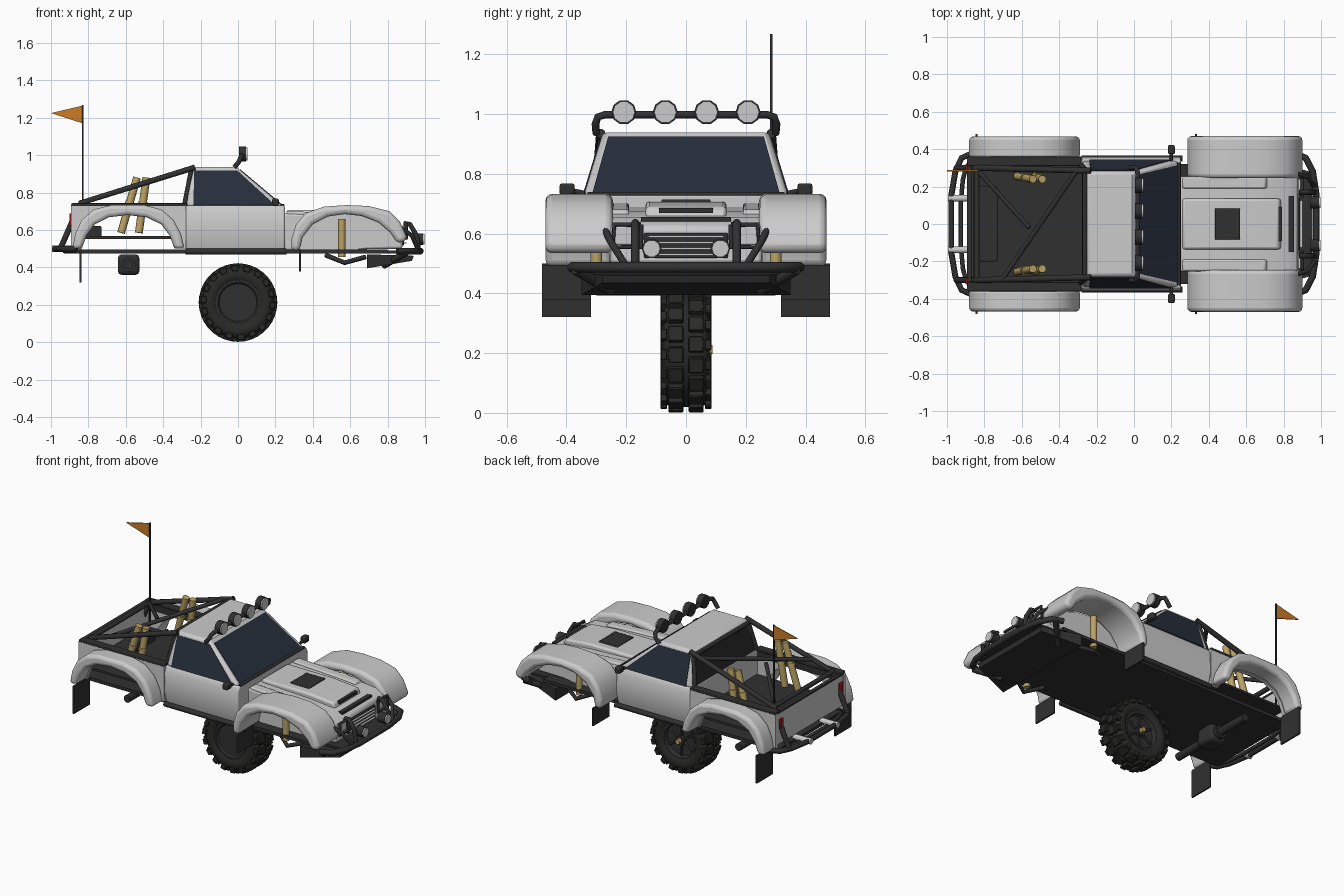
import bpy, bmesh, math
from mathutils import Vector, Matrix

if "Cube" in bpy.data.objects:
    bpy.data.objects.remove(bpy.data.objects["Cube"])

def mat(name, c):
    m = bpy.data.materials.new(name)
    m.diffuse_color = (*c, 1)
    m.use_nodes = True
    m.node_tree.nodes["Principled BSDF"].inputs["Base Color"].default_value = m.diffuse_color
    return m
DARK = mat("dark", (.03, .03, .03)); RUBBER = mat("rubber", (.022, .022, .02))
GLASS = mat("glass", (.02, .028, .045)); GOLD = mat("gold", (.5, .36, .13))
RED = mat("red", (.3, .01, .01)); ORANGE = mat("orange", (.6, .2, .02))

def finish(name, bm, m=None, bevel=0, seg=2):
    bmesh.ops.recalc_face_normals(bm, faces=bm.faces)
    me = bpy.data.meshes.new(name)
    bm.to_mesh(me); bm.free()
    ob = bpy.data.objects.new(name, me)
    bpy.context.collection.objects.link(ob)
    if m: me.materials.append(m)
    if bevel:
        b = ob.modifiers.new("bevel", 'BEVEL')
        b.width, b.segments, b.limit_method, b.angle_limit = bevel, seg, 'ANGLE', .7
    bpy.context.view_layer.objects.active = ob
    bpy.ops.object.select_all(action='DESELECT')
    ob.select_set(True)
    bpy.ops.object.shade_smooth_by_angle(angle=.6)
    return ob

def add_box(bm, mtx, size):
    bmesh.ops.create_cube(bm, size=1, matrix=mtx @ Matrix.Diagonal((*size, 1)))

def box(name, c, size, m=None, bevel=0):
    bm = bmesh.new()
    add_box(bm, Matrix.Translation(c), size)
    return finish(name, bm, m, bevel)

def loft(name, a, b, m=None, bevel=0, seg=2):
    """Solid between two matching outlines."""
    bm = bmesh.new()
    va, vb = [bm.verts.new(p) for p in a], [bm.verts.new(p) for p in b]
    n = len(a)
    bm.faces.new(va); bm.faces.new(vb[::-1])
    for i in range(n):
        bm.faces.new((va[i], vb[i], vb[(i+1) % n], va[(i+1) % n]))
    return finish(name, bm, m, bevel, seg)

def prism(name, pts, y0, y1, m=None, bevel=0, seg=2):
    return loft(name, [(x, y0, z) for x, z in pts], [(x, y1, z) for x, z in pts], m, bevel, seg)

def tube(name, pts, r=.013, m=DARK):
    cu = bpy.data.curves.new(name, 'CURVE')
    cu.dimensions, cu.bevel_depth, cu.bevel_resolution, cu.use_fill_caps = '3D', r, 3, True
    sp = cu.splines.new('POLY')
    sp.points.add(len(pts)-1)
    for p, q in zip(sp.points, pts): p.co = (*q, 1)
    if m: cu.materials.append(m)
    ob = bpy.data.objects.new(name, cu)
    bpy.context.collection.objects.link(ob)
    bpy.context.view_layer.objects.active = ob
    bpy.ops.object.select_all(action='DESELECT')
    ob.select_set(True)
    bpy.ops.object.convert(target='MESH')
    bpy.ops.object.shade_smooth_by_angle(angle=.9)
    return ob

def panel(name, c, u, v, m, off=.004):
    """Thin pane laid on quad c, between fractions u and v of its sides."""
    c = [Vector(p) for p in c]
    n = (c[1]-c[0]).cross(c[3]-c[0]).normalized()
    if n.dot(c[0] - Vector((-.05, 0, .83))) < 0: n = -n
    pts = [c[0].lerp(c[1], s).lerp(c[3].lerp(c[2], s), t)
           for s, t in ((u[0], v[0]), (u[1], v[0]), (u[1], v[1]), (u[0], v[1]))]
    return loft(name, [p - n*.004 for p in pts], [p + n*off for p in pts], m)

# chassis floor, bed floor, skid plate
prism("chassis_floor", [(-.89, .475), (.8, .475), (.8, .495), (-.89, .495)], -.32, .32, DARK)
box("bed_floor", (-.56, 0, .56), (.6, .66, .014), DARK)
loft("skid_plate", [(.69, -.35, .395), (.93, -.28, .435), (.94, -.28, .462), (.69, -.35, .47)],
     [(.69, .35, .395), (.93, .28, .435), (.94, .28, .462), (.69, .35, .47)], DARK)

# cab: lower body, greenhouse and panes
sec = [(-.34, .49), (-.362, .57), (-.358, .7), (-.342, .732), (.342, .732), (.358, .7), (.362, .57), (.34, .49)]
loft("cab_lower", [(-.278, y, z) for y, z in sec], [(.25, y, z) for y, z in sec], None, .008)
lo = [(-.275, -.342, .728), (.24, -.342, .728), (.24, .342, .728), (-.275, .342, .728)]
hi = [(-.25, -.278, .938), (-.01, -.278, .938), (-.01, .278, .938), (-.25, .278, .938)]
loft("cab_upper", lo, hi, None, .015, 3)
panel("windshield", [lo[1], lo[2], hi[2], hi[1]], (.04, .96), (.02, .92), GLASS)
panel("right_window", [lo[0], lo[1], hi[1], hi[0]], (.07, .93), (.02, .9), GLASS)
panel("left_window", [lo[3], lo[2], hi[2], hi[3]], (.07, .93), (.02, .9), GLASS)
panel("rear_window", [lo[0], lo[3], hi[3], hi[0]], (.05, .95), (0, .85), DARK)
tube("windshield_wiper_cowl", [(.24, -.33, .73), (.24, .33, .73)], .01)

# nose and hood
prism("nose", [(.245, .49), (.245, .69), (.6, .675), (.82, .655), (.875, .62), (.88, .5)], -.255, .255, None, .012)
prism("hood_bulge", [(.26, .66), (.26, .708), (.6, .706), (.775, .69), (.79, .65)], -.135, .135, None, .012)
box("hood_vent", (.5, 0, .707), (.135, .165, .014), DARK, .004)
box("hood_front_slot", (.782, 0, .677), (.02, .18, .018), DARK)
for s in (-1, 1):
    prism("hood_side_ridge", [(.26, .66), (.26, .702), (.7, .68), (.72, .65)], s*.19, s*.25, None, .008)
box("grille", (.88, 0, .56), (.016, .28, .085), DARK, .004)
for i in range(4):
    box("grille_bar", (.893, 0, .53 + .02*i), (.014, .25, .007))
box("upper_grille_slot", (.84, 0, .648), (.03, .3, .014), DARK)

front_out = [(.285, .49), (.285, .55), (.31, .63), (.36, .69), (.46, .725), (.58, .733), (.7, .728),
             (.81, .70), (.865, .645), (.9, .57), (.9, .54)]
front_in = [(.85, .53), (.815, .585), (.75, .64), (.66, .675), (.57, .685), (.48, .672), (.4, .63), (.345, .56), (.33, .49)]
rear_out = [(-.885, .5), (-.87, .58), (-.835, .655), (-.77, .71), (-.68, .733), (-.5, .733), (-.41, .71),
            (-.345, .655), (-.305, .58), (-.285, .5)]
rear_in = [(-.34, .5), (-.365, .57), (-.41, .63), (-.49, .668), (-.59, .68), (-.69, .668), (-.765, .63),
           (-.81, .57), (-.835, .5)]
for s in (-1, 1):
    # fenders and bed sides
    prism("front_fender", front_out + front_in, s*.245, s*.47, None, .022, 3)
    prism("front_wheel_well", front_in + [(.6, .49)], s*.245, s*.256)
    prism("rear_fender", rear_out + rear_in, s*.35, s*.468, None, .02, 3)
    prism("bed_side", [(-.893, .5), (-.893, .73), (-.278, .73), (-.278, .5)] + rear_in, s*.335, s*.358)
    box("bed_rail", (-.585, s*.335, .735), (.61, .05, .016), DARK, .004)
    box("bed_liner", (-.585, s*.33, .705), (.6, .008, .05), DARK)
    tube("rock_slider", [(-.28, s*.35, .485), (.26, s*.35, .485)], .016)
    # mud flaps
    box("rear_mud_flap", (-.842, s*.4, .41), (.01, .165, .18), DARK)
    box("front_mud_flap", (.332, s*.4, .435), (.01, .165, .115), DARK)
    # mirrors and lights
    tube("mirror_arm", [(.2, s*.34, .735), (.2, s*.39, .745)], .009)
    box("mirror", (.2, s*.398, .748), (.036, .05, .04), DARK, .008)
    box("tail_light", (-.893, s*.305, .655), (.018, .035, .065), RED, .004)
    tube("fog_light_housing", [(.94, s*.115, .55), (.99, s*.115, .55)], .033)
    tube("fog_light_lens", [(.985, s*.115, .55), (.998, s*.115, .55)], .029, None)
    # dampers
    tube("front_damper", [(.555, s*.3, .455), (.555, s*.3, .66)], .02, GOLD)
    for x0, x1 in ((-.625, -.54), (-.53, -.49)):
        tube("rear_damper", [(x0, s*.255, .585), (x1, s*.24, .88)], .021, GOLD)
        tube("rear_damper_collar", [(x0 + (x1-x0)*.5, s*.247, .735), (x0 + (x1-x0)*.56, s*.247, .752)], .026, GOLD)
    # roll cage
    tube("cage_rail", [(-.23, s*.285, .935), (-.84, s*.3, .745), (-.88, s*.3, .66), (-.95, s*.3, .5)], .016)
    tube("cage_side_brace", [(-.285, s*.315, .74), (-.25, s*.28, .92)], .013)
    # front lower arms
    tube("front_lower_arm", [(.47, s*.25, .465), (.57, s*.31, .425), (.68, s*.25, .455)], .013)
    tube("front_bumper_brace", [(.78, s*.25, .41), (.9, s*.37, .48)], .018)
    # nose guard: headlight frame and post
    fr = [(.9, s*.15, .63), (.9, s*.24, .63), (.9, s*.245, .555), (.9, s*.15, .555), (.9, s*.15, .63)]
    tube("headlight_frame", fr, .009)
    box("headlight", (.885, s*.2, .593), (.015, .08, .06), None, .004)
    tube("guard_post", [(.885, s*.17, .635), (.92, s*.17, .63), (.955, s*.17, .57), (.965, s*.17, .49)], .014)
    tube("guard_side", [(.87, s*.27, .61), (.93, s*.25, .57), (.965, s*.2, .49)], .012)
    tube("tow_tube", [(-.87, s*.138, .5), (-.995, s*.138, .5)], .018, None)

# cross tubes of the cage
tube("cage_rear_bar", [(-.84, -.3, .745), (-.84, .3, .745)], .015)
tube("cage_front_bar", [(-.262, -.28, .92), (-.262, .28, .92)], .013)
tube("cage_diagonal", [(-.7, -.29, .79), (-.31, .28, .91)], .013)
tube("cage_lower_diagonal", [(-.84, .29, .745), (-.56, -.02, .83)], .012)
box("tailgate", (-.882, 0, .625), (.02, .67, .2), None, .004)
box("tailgate_cap", (-.882, 0, .73), (.024, .67, .012), DARK)
box("bed_fuel_box", (-.78, 0, .59), (.1, .4, .06), DARK, .006)

# bumpers
def bow(x0, x1, x2, z, w):
    h = [(x0, w, z), ((x0+x1)/2 + (x1-x0)*.15, w*.93, z), (x1, w*.74, z), (x2, w*.4, z)]
    return h + [(x, -y, z) for x, y, z in h[::-1]]
tube("front_bumper", bow(.85, .955, .975, .487, .38), .018)
box("front_bumper_plate", (.87, 0, .482), (.17, .54, .014), DARK)
tube("rear_bumper", bow(-.86, -.955, -.977, .5, .38), .016)
tube("rear_bumper_inner", bow(-.87, -.915, -.925, .485, .32), .012)

# rear axle
box("differential", (-.585, 0, .415), (.115, .13, .11), DARK, .02)
tube("differential_cover", [(-.585, -.085, .415), (-.585, .085, .415)], .04)
tube("axle_tube", [(-.585, -.3, .415), (-.585, .3, .415)], .024)

# roof light bar
tube("light_bar", [(-.02, -.3, .935), (.005, -.303, .965), (.015, -.295, .99), (.02, -.27, .998), (.02, .27, .998),
                   (.015, .295, .99), (.005, .303, .965), (-.02, .3, .935)], .013)
for i in range(4):
    y = -.208 + .1385*i
    tube("roof_light_housing", [(.005, y, 1.006), (.042, y, 1.006)], .042)
    tube("roof_light_lens", [(.04, y, 1.006), (.05, y, 1.006)], .037, None)

# antenna and flag
tube("antenna", [(-.83, .285, .6), (-.83, .285, 1.268)], .005)
prism("flag", [(-.83, 1.265), (-.83, 1.17), (-1, 1.225)], .282, .288, ORANGE)

# wheel
C = Matrix.Translation((0, 0, .212))
def lathe(name, prof, m):
    bm = bmesh.new()
    vs = [bm.verts.new((r, y, 0)) for r, y in prof]
    es = [bm.edges.new(e) for e in zip(vs, vs[1:])]
    bmesh.ops.spin(bm, geom=vs+es, cent=(0, 0, 0), axis=(0, 1, 0), angle=math.tau, steps=40)
    bmesh.ops.remove_doubles(bm, verts=bm.verts, dist=1e-4)
    bm.transform(C)
    return finish(name, bm, m)
half = [(.118, .05), (.12, .068), (.135, .078), (.165, .078), (.183, .068), (.192, .05)]
lathe("tyre", [(r, -y) for r, y in half] + half[::-1] + [half[0], (.118, -.05)], RUBBER)
lathe("rim", [(0, -.055), (.1, -.055), (.108, -.066), (.12, -.066), (.12, .07), (.108, .07), (.1, .045), (0, .04)], DARK)
bm = bmesh.new()
for i in range(18):
    for s in (-1, 1):
        R = C @ Matrix.Rotation(math.tau*(i + .25*s)/18, 4, 'Y')
        add_box(bm, R @ Matrix.Translation((0, s*.034, .196)), (.052, .05, .026))
        add_box(bm, R @ Matrix.Translation((0, s*.074, .184)), (.036, .022, .03))
finish("tread_blocks", bm, RUBBER, .003, 1)
bm = bmesh.new()
for i in range(6):
    add_box(bm, C @ Matrix.Rotation(math.tau*i/6, 4, 'Y') @ Matrix.Translation((0, .047, .06)), (.014, .014, .09))
finish("rim_spokes", bm, DARK, .003)
tube("hub", [(0, .03, .212), (0, .066, .212)], .03)
tube("hub_cap", [(0, .06, .212), (0, .088, .212)], .016, GOLD)
